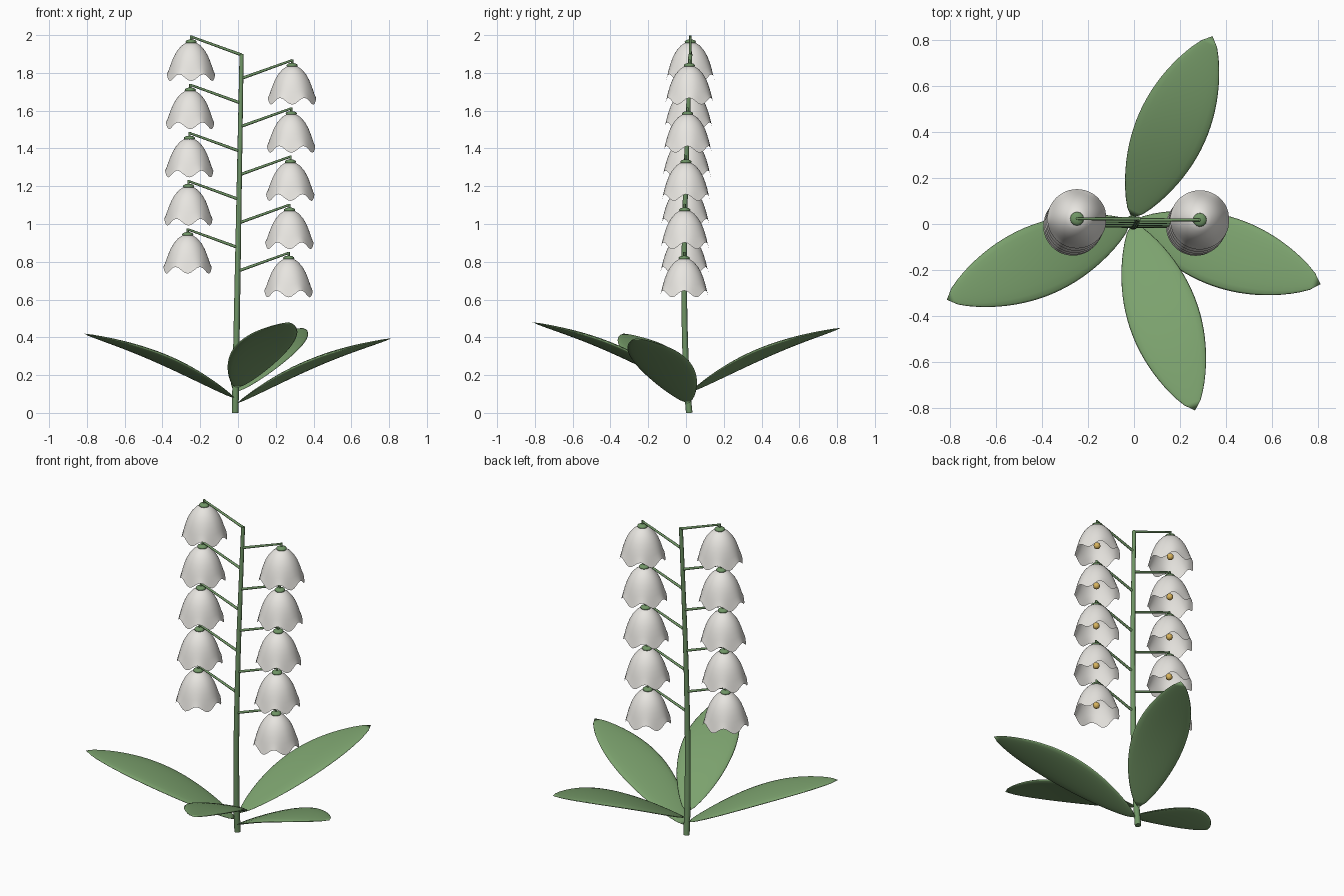
import bpy, bmesh, math
from mathutils import Vector

if "Cube" in bpy.data.objects:
    bpy.data.objects.remove(bpy.data.objects["Cube"])


def material(name, rgb):
    m = bpy.data.materials.new(name)
    m.diffuse_color = (*rgb, 1)
    m.use_nodes = True
    m.node_tree.nodes["Principled BSDF"].inputs["Base Color"].default_value = m.diffuse_color
    return m


LEAF = material("leaf green", (0.20, 0.36, 0.155))
STEM = material("stem green", (0.16, 0.30, 0.13))
WHITE = material("petal white", (0.85, 0.83, 0.79))
GOLD = material("pollen gold", (0.68, 0.45, 0.11))


def grid_object(name, rows, mat, closed=False, caps=False):
    """Skin a list of equally long point rows into a smooth surface."""
    bm = bmesh.new()
    vs = [[bm.verts.new(p) for p in row] for row in rows]
    n = len(rows[0])
    for a, b in zip(vs, vs[1:]):
        for i in range(n if closed else n - 1):
            j = (i + 1) % n
            bm.faces.new((a[i], a[j], b[j], b[i]))
    if caps:
        bm.faces.new(vs[0][::-1])
        bm.faces.new(vs[-1])
    bmesh.ops.remove_doubles(bm, verts=bm.verts, dist=1e-5)
    if closed:
        bmesh.ops.recalc_face_normals(bm, faces=bm.faces)
    for f in bm.faces:
        f.smooth = len(f.verts) <= 4
    me = bpy.data.meshes.new(name)
    bm.to_mesh(me)
    bm.free()
    me.materials.append(mat)
    ob = bpy.data.objects.new(name, me)
    bpy.context.collection.objects.link(ob)
    return ob


def ring(c, r, u, v, n):
    return [c + r * (math.cos(a) * u + math.sin(a) * v)
            for a in (2 * math.pi * i / n for i in range(n))]


def tube(name, pts, radii, mat, n=8):
    rows = []
    for i, p in enumerate(pts):
        d = (pts[min(i + 1, len(pts) - 1)] - pts[max(i - 1, 0)]).normalized()
        u = d.cross(Vector((0, 1, 0))).normalized()
        rows.append(ring(p, radii[i], u, d.cross(u), n))
    return grid_object(name, rows, mat, closed=True, caps=True)


def ball(name, c, r, flat, mat, n=12, m=8):
    X, Y, Z = Vector((1, 0, 0)), Vector((0, 1, 0)), Vector((0, 0, 1))
    rows = [ring(c + Z * (-math.cos(math.pi * k / m) * r * flat),
                 math.sin(math.pi * k / m) * r, X, Y, n) for k in range(m + 1)]
    return grid_object(name, rows, mat, closed=True)


# Gently bowed stem
def stem_at(z):
    t = z / 1.9
    y = 0.017 * (1 - t) + 0.023 * t - 0.029 * math.sin(math.pi * min(1, t ** 0.75))
    return Vector((-0.015 + 0.034 * t, y, z))


zs = [1.9 * i / 16 for i in range(17)]
tube("stem", [stem_at(z) for z in zs], [0.018 - 0.007 * z / 1.9 for z in zs], STEM, 10)

# Bell profile: depth below the top, radius
PROFILE = [(0, 0.012), (0.004, 0.03), (0.018, 0.051), (0.045, 0.074), (0.075, 0.091),
           (0.105, 0.103), (0.135, 0.113), (0.16, 0.12), (0.187, 0.129)]


def bell(top):
    rows = []
    for depth, r in PROFILE:
        k = (depth / 0.187) ** 2
        row = []
        for i in range(48):
            a = 2 * math.pi * i / 48
            lobe = -math.cos(6 * a)
            # shallow groove on the +x side where the petals meet
            groove = 0.02 * math.exp(-(min(a, 2 * math.pi - a) / 0.2) ** 2)
            rr = r * (1 - groove * math.sqrt(k))
            row.append(top + Vector((rr * math.cos(a), rr * math.sin(a),
                                     -depth - 0.018 * k * k * lobe)))
        rows.append(row)
    grid_object("bell_flower", rows, WHITE, closed=True)


# Five flowers on each side, each on its own stalk
for side, first, reach in ((-1, 1.895, 0.267), (1, 1.77, 0.270)):
    for i in range(5):
        root = stem_at(first - 0.255 * i)
        tip = root + Vector((side * reach, 0, 0.097))
        drop = tip - Vector((0, 0, 0.03))
        tube("flower_stalk", [root, tip], [0.008, 0.006], STEM)
        tube("stalk_drop", [tip + Vector((0, 0, 0.005)), drop], [0.006, 0.006], STEM)
        ball("flower_cap", tip - Vector((0, 0, 0.028)), 0.030, 0.45, STEM)
        bell(tip - Vector((0, 0, 0.03)))
        ball("flower_heart", tip - Vector((0, 0, 0.16)), 0.0195, 1, GOLD)


# Arched, fleshy leaves with a lens-shaped cross-section
def leaf(name, base, tip):
    base, tip = Vector(base), Vector(tip)
    span = tip - base
    side = Vector((-span.y, span.x, 0)).normalized()
    up = span.cross(side).normalized()
    rows = []
    for i in range(25):
        t = i / 24
        s = max(0, math.sin(math.pi * t))
        w = 0.156 * s ** 0.7
        mid = base + span * t + Vector((0, 0, 0.044 * s))
        rows.append([mid + side * (w * math.cos(a)) + up * (0.018 * s ** 0.7 * math.sin(a))
                     for a in (2 * math.pi * j / 20 for j in range(20))])
    grid_object(name, rows, LEAF, closed=True)


leaf("right_leaf", (-0.005, 0.01, 0.05), (0.812, -0.262, 0.395))
leaf("left_leaf", (-0.015, 0.01, 0.075), (-0.815, -0.33, 0.42))
leaf("back_leaf", (-0.01, 0.025, 0.11), (0.342, 0.818, 0.45))
leaf("front_leaf", (-0.007, 0.005, 0.13), (0.266, -0.812, 0.48))
